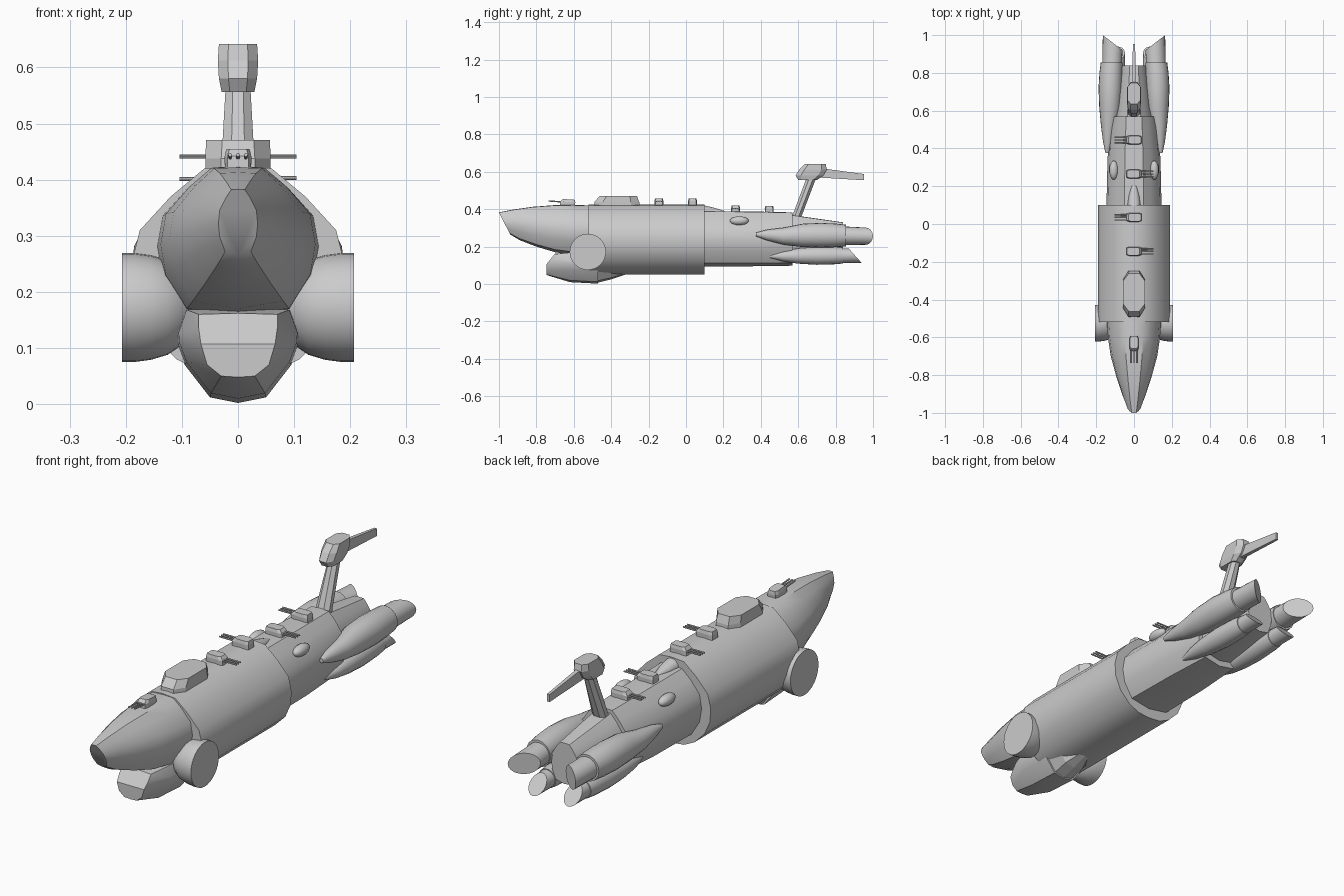
import bpy, bmesh, math
from mathutils import Matrix, Vector

if "Cube" in bpy.data.objects:
    bpy.data.objects.remove(bpy.data.objects["Cube"])

GREY = (0.6, 0.6, 0.6, 1)
grey = bpy.data.materials.new("hull_grey")
grey.use_nodes = True
grey.diffuse_color = GREY
grey.node_tree.nodes["Principled BSDF"].inputs["Base Color"].default_value = GREY


def finish(name, bm, smooth=True):
    bmesh.ops.recalc_face_normals(bm, faces=bm.faces)
    mesh = bpy.data.meshes.new(name)
    bm.to_mesh(mesh)
    bm.free()
    mesh.materials.append(grey)
    ob = bpy.data.objects.new(name, mesh)
    bpy.context.collection.objects.link(ob)
    if smooth:
        bpy.ops.object.select_all(action="DESELECT")
        ob.select_set(True)
        bpy.context.view_layer.objects.active = ob
        bpy.ops.object.shade_smooth_by_angle(angle=math.radians(38))
    return ob


def loft(name, rings, smooth=True, split=None):
    """Skin matching rings of points; split folds the first cap at a mirrored pair."""
    bm = bmesh.new()
    vs = [[bm.verts.new(p) for p in ring] for ring in rings]
    n = len(vs[0])
    for a, b in zip(vs, vs[1:]):
        for i in range(n):
            j = (i + 1) % n
            bm.faces.new((a[i], a[j], b[j], b[i]))
    if split:
        bm.faces.new(vs[0][:split + 1] + vs[0][n - split:])
        bm.faces.new(vs[0][split:n - split + 1])
    else:
        bm.faces.new(vs[0])
    bm.faces.new(vs[-1])
    return finish(name, bm, smooth)


def mirrored(half):
    return half + [(-x, z) for x, z in half[-2:0:-1]]


def section(half, y, rx, bottom, top, lean=0):
    """Mirrored half profile fitted to a half width and height range."""
    w = max(x for x, z in half)
    lo, hi = half[-1][1], half[0][1]
    out = []
    for x, z in mirrored(half):
        t = (z - lo) / (hi - lo)
        out.append((x / w * rx, y + lean * (1 - t), bottom + t * (top - bottom)))
    return out


def oval(y, cx, cz, rx, rz, slope_x=0, slope_z=0, n=20):
    pts = []
    for i in range(n):
        a = math.tau * i / n
        dx, dz = rx * math.cos(a), rz * math.sin(a)
        pts.append((cx + dx, y + slope_x * dx + slope_z * dz, cz + dz))
    return pts


# Nose with slanted blunt tip
nose_half = [(0, .42), (.05, .418), (.09, .385), (.135, .335), (.145, .28),
             (.135, .225), (.095, .165), (0, .15)]
loft("nose", [section(nose_half, *s) for s in [
    (-1, .035, .265, .383, .06), (-.93, .06, .235, .397, .04),
    (-.82, .093, .2, .413, .02), (-.7, .123, .17, .422),
    (-.6, .138, .156, .423), (-.5, .145, .15, .42)]])

# Main hull and stepped rear hull
hull_half = [(0, .425), (.06, .42), (.12, .37), (.175, .31), (.19, .25),
             (.186, .19), (.16, .13), (.11, .08), (.06, .056), (0, .05)]
loft("main_hull", [section(hull_half, y, .19, .05, .425) for y in (-.52, .1)])
loft("rear_hull", [section(nose_half, *s) for s in [
    (.09, .146, .095, .39), (.35, .14, .095, .388), (.57, .12, .098, .383)]])
loft("tail_core", [section(nose_half, *s) for s in [
    (.56, .1, .125, .37), (.7, .085, .13, .35), (.84, .065, .15, .33)]])
loft("rear_fairing", [oval(.09, 0, .385, .036, .037), oval(.15, 0, .385, .028, .023),
                      oval(.205, 0, .385, .012, .006)])

# Chin bay with folded front window
chin_mouth = [(0, .162), (.07, .16), (.07, .135), (.066, .107), (.055, .07),
              (.03, .05), (0, .048)]
chin_half = [(0, .17), (.095, .168), (.11, .125), (.108, .105), (.095, .07),
             (.05, .012), (0, .002)]
mouth = [(x, -.745 + .8 * max(0, z - .107), z) for x, z in mirrored(chin_mouth)]
loft("chin_bay", [mouth, section(chin_half, -.62, .106, .01, .17),
                  section(chin_half, -.47, .11, .002, .17)], split=3)
loft("chin_tail", [section(chin_half, -.47, .1, .008, .17),
                   section(chin_half, -.4, .1, .025, .17),
                   section(chin_half, -.32, .045, .052, .15)], False)

# Parts in pairs
for side, s in (("left", 1), ("right", -1)):
    # Round pod beside the bow, turned about the cross axis
    pod = [[(s * x, -.525 + r * math.cos(math.tau * i / 32),
             .172 + r * math.sin(math.tau * i / 32)) for i in range(32)]
           for x, r in [(.07, .03), (.1, .066), (.125, .084), (.155, .093),
                        (.185, .097), (.207, .097)]]
    loft(side + "_side_pod", pod)

    # Upper nacelle and nozzle
    loft(side + "_upper_nacelle", [oval(y, s * x, z, rx, rz) for y, x, z, rx, rz in [
        (.375, .142, .265, .009, .01), (.43, .138, .262, .025, .028),
        (.52, .133, .256, .042, .045), (.62, .126, .26, .058, .062),
        (.72, .125, .261, .063, .066), (.8, .122, .26, .061, .063),
        (.855, .118, .259, .058, .058)]])
    loft(side + "_upper_nozzle", [oval(.84, s * .116, .258, .052, .05),
                                  oval(.96, s * .113, .256, .052, .046, s * .76)])

    # Lower nacelle and nozzle
    loft(side + "_lower_nacelle", [oval(y, s * x, z, r, r) for y, x, z, r in [
        (.45, .1, .148, .008), (.52, .098, .149, .028), (.6, .094, .15, .041),
        (.7, .09, .151, .048), (.8, .087, .152, .046), (.84, .086, .152, .042)]])
    loft(side + "_lower_nozzle", [oval(.82, s * .086, .152, .039, .039),
                                  oval(.905, s * .086, .151, .038, .038, 0, -.9)])

    # Oval blister on the rear hull
    bm = bmesh.new()
    bmesh.ops.create_uvsphere(bm, u_segments=20, v_segments=12, radius=1)
    bmesh.ops.transform(bm, matrix=Matrix.Translation((s * .107, .285, .338))
                        @ Matrix.Diagonal((.024, .05, .024, 1)), verts=bm.verts)
    finish(side + "_blister", bm)


def plan(cy, length, w, z, nose_w):
    """Long octagon seen from above."""
    q = [(nose_w, length), (w, length * .62), (w, -length * .62), (nose_w, -length)]
    return [(x, cy + y, z) for x, y in q] + [(-x, cy + y, z) for x, y in q[::-1]]


# Command dome
loft("command_dome", [plan(-.37, .122, .058, .41, .03), plan(-.37, .12, .058, .438, .03),
                      plan(-.362, .1, .057, .471, .028)], False)

# Raked mast, head and tail blade
loft("mast", [oval(.6, 0, .35, .034, .001, 0, 0, 12)] and
     [[(w * math.cos(a), y + d * math.sin(a), z)
       for a in [math.tau * (i + .5) / 8 for i in range(8)]]
      for y, z, w, d in [(.588, .35, .037, .027), (.675, .58, .023, .028)]], False)


def head_ring(front, back, z, w):
    return plan((front + back) / 2, (back - front) / 2, w, z, w * .5)


loft("mast_head", [head_ring(.6, .7, .556, .029), head_ring(.586, .735, .58, .034),
                   head_ring(.605, .752, .612, .036), head_ring(.635, .747, .642, .034)], False)
loft("mast_blade", [[(x, y, z) for x, z in
                     [(-w, lo), (w, lo), (w, hi), (-w, hi)]]
                    for y, w, lo, hi in [(.7, .01, .57, .622), (.953, .006, .555, .588)]], False)


# Gun turrets: wedge body with three barrels
def turret(name, x, y, z, turn, tilt=0):
    place = (Matrix.Translation((x, y, z)) @ Matrix.Rotation(math.radians(turn), 4, "Z")
             @ Matrix.Rotation(math.radians(tilt), 4, "X"))
    body = loft(name, [
        plan(0, .04, .023, -.01, .019), plan(0, .04, .024, .018, .019),
        plan(.004, .033, .021, .032, .015)], False)
    body.matrix_world = place
    bm = bmesh.new()
    for off in (-.014, 0, .014):
        bmesh.ops.create_cone(bm, cap_ends=True, segments=8, radius1=.0035, radius2=.0035,
                              depth=.085, matrix=Matrix.Translation((off, -.062, .016))
                              @ Matrix.Rotation(math.pi / 2, 4, "X"))
    finish(name + "_barrels", bm).matrix_world = place


turret("bow_turret", 0, -.633, .421, 0, -4)
for i, (y, z, turn) in enumerate([(-.145, .425, 90), (.035, .425, -90),
                                  (.265, .387, 90), (.445, .385, -90)]):
    turret("deck_turret_%d" % (i + 1), 0, y, z, turn)
